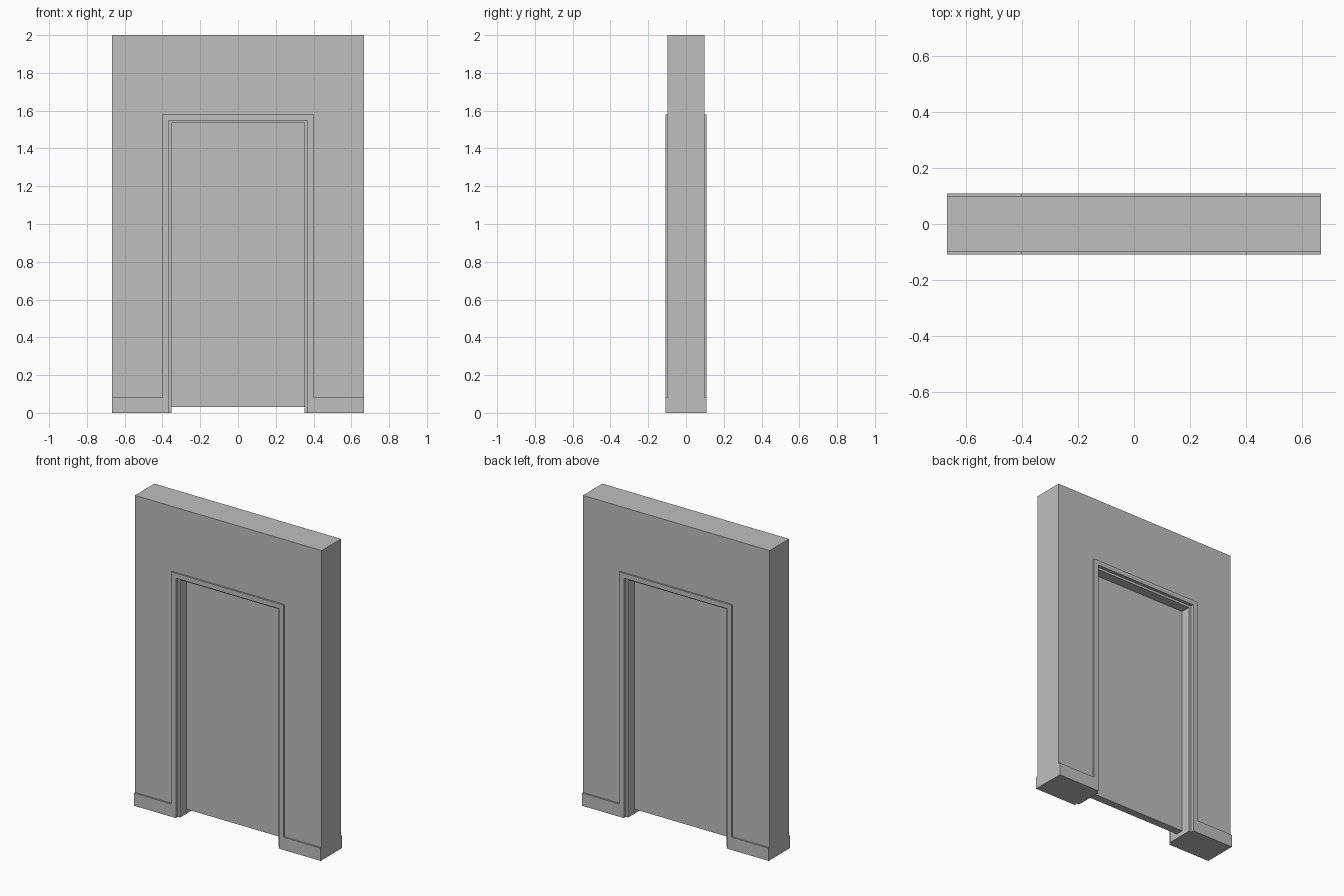
import bpy
import bmesh

# Remove the default cube
cube = bpy.data.objects.get("Cube")
if cube:
    bpy.data.objects.remove(cube, do_unlink=True)

# Main sizes
HALF_W, HEIGHT = 0.667, 2.0
WALL_Y, TRIM_Y = 0.099, 0.109
JAMB_Y, DOOR_Y = 0.088, 0.025
OPEN_X, OPEN_Z = 0.368, 1.549      # rough opening
CLEAR_X, CLEAR_Z = 0.352, 1.534    # opening inside the jamb
CASING_X, CASING_Z = 0.40, 1.581   # outer edge of the casing
BASE_Z = 0.082
DOOR_GAP = 0.03

# Plain grey
grey = bpy.data.materials.new("plain grey")
grey.use_nodes = True
colour = (0.52, 0.52, 0.52, 1)
grey.diffuse_color = colour
grey.node_tree.nodes["Principled BSDF"].inputs["Base Color"].default_value = colour


def extrude_profile(name, half, y0, y1):
    """Mirror a right-hand half outline (x, z) about x = 0 and extrude it along y."""
    outline = half + [(-x, z) for x, z in reversed(half)]
    bm = bmesh.new()
    face = bm.faces.new([bm.verts.new((x, y0, z)) for x, z in outline])
    result = bmesh.ops.extrude_face_region(bm, geom=[face])
    moved = [v for v in result["geom"] if isinstance(v, bmesh.types.BMVert)]
    bmesh.ops.translate(bm, verts=moved, vec=(0, y1 - y0, 0))
    bmesh.ops.recalc_face_normals(bm, faces=bm.faces)
    mesh = bpy.data.meshes.new(name)
    bm.to_mesh(mesh)
    bm.free()
    mesh.materials.append(grey)
    obj = bpy.data.objects.new(name, mesh)
    bpy.context.collection.objects.link(obj)
    return obj


def opening(x, z):
    """Half outline of a doorway, from its head down to the floor."""
    return [(x, z), (x, 0)]


# Wall with the doorway
extrude_profile("wall", opening(OPEN_X, OPEN_Z) + [(HALF_W, 0), (HALF_W, HEIGHT)],
                -WALL_Y, WALL_Y)

# Jamb lining the doorway
extrude_profile("door_jamb", opening(CLEAR_X, CLEAR_Z) + [(OPEN_X, 0), (OPEN_X, OPEN_Z)],
                -JAMB_Y, JAMB_Y)

# Casing and skirting board, one continuous trim on each side of the wall
trim = opening(OPEN_X, OPEN_Z) + [(HALF_W, 0), (HALF_W, BASE_Z),
                                  (CASING_X, BASE_Z), (CASING_X, CASING_Z)]
for side, sign in (("front", -1), ("back", 1)):
    extrude_profile(side + "_trim", trim, sign * WALL_Y, sign * TRIM_Y)

# Door leaf, raised off the floor
extrude_profile("door_leaf", [(CLEAR_X, DOOR_GAP), (CLEAR_X, CLEAR_Z)], -DOOR_Y, DOOR_Y)
